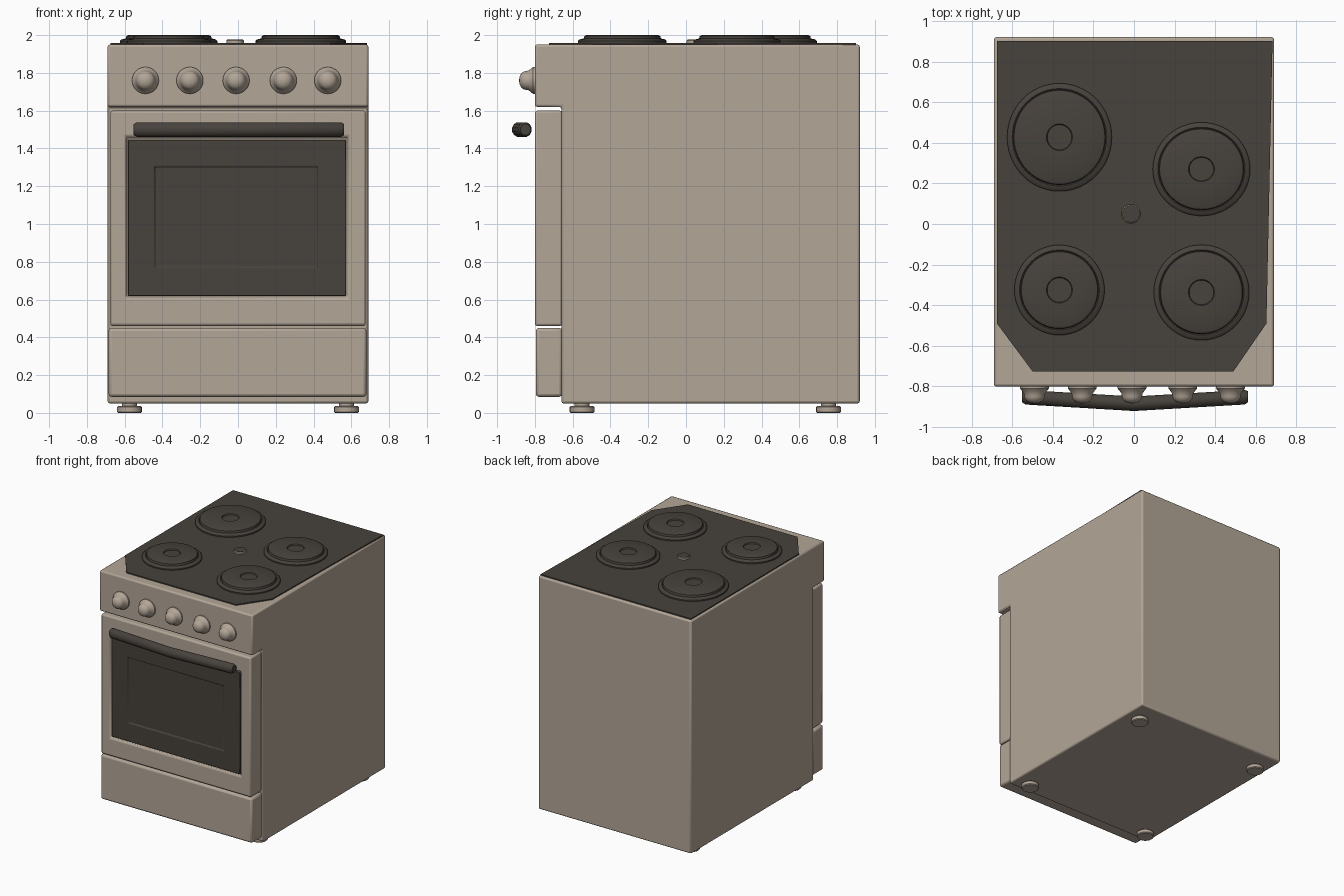
import bpy, bmesh, math
from mathutils import Matrix, Vector

if "Cube" in bpy.data.objects:
    bpy.data.objects.remove(bpy.data.objects["Cube"])


def material(name, rgb):
    m = bpy.data.materials.new(name)
    m.use_nodes = True
    m.diffuse_color = (*rgb, 1)
    m.node_tree.nodes["Principled BSDF"].inputs["Base Color"].default_value = (*rgb, 1)
    return m


BEIGE = material("warm beige enamel", (0.45, 0.38, 0.31))
DARK = material("dark brown glass", (0.063, 0.054, 0.045))


def finish(name, bm, mats, bevel=0.0, segments=2):
    bmesh.ops.recalc_face_normals(bm, faces=bm.faces)
    me = bpy.data.meshes.new(name)
    bm.to_mesh(me)
    bm.free()
    ob = bpy.data.objects.new(name, me)
    bpy.context.collection.objects.link(ob)
    for m in mats:
        me.materials.append(m)
    if bevel:
        mod = ob.modifiers.new("rounded edges", "BEVEL")
        mod.width, mod.segments = bevel, segments
        mod.limit_method, mod.angle_limit = "ANGLE", math.radians(40)
    bpy.ops.object.select_all(action="DESELECT")
    ob.select_set(True)
    bpy.context.view_layer.objects.active = ob
    bpy.ops.object.shade_smooth_by_angle(angle=math.radians(35))
    return ob


def box_bm(x0, x1, y0, y1, z0, z1):
    bm = bmesh.new()
    mid = Vector((x0 + x1, y0 + y1, z0 + z1)) / 2
    size = Matrix.Diagonal((x1 - x0, y1 - y0, z1 - z0, 1))
    bmesh.ops.create_cube(bm, size=1, matrix=Matrix.Translation(mid) @ size)
    return bm


def extrude(name, points, vector, mats, bevel=0.0):
    bm = bmesh.new()
    face = bm.faces.new([bm.verts.new(p) for p in points])
    new = bmesh.ops.extrude_face_region(bm, geom=[face])["geom"]
    bmesh.ops.translate(bm, vec=vector, verts=[v for v in new if isinstance(v, bmesh.types.BMVert)])
    return finish(name, bm, mats, bevel)


def lathe(name, profile, centre, mat, steps=40, forward=False, stretch=1.0):
    """Spin (radius, height) points around z, or around -y when forward."""
    bm = bmesh.new()
    verts = [bm.verts.new((r, 0, h)) for r, h in profile]
    edges = [bm.edges.new(pair) for pair in zip(verts, verts[1:])]
    bmesh.ops.spin(bm, geom=verts + edges, axis=(0, 0, 1), cent=(0, 0, 0),
                   angle=math.tau, steps=steps)
    bmesh.ops.remove_doubles(bm, verts=bm.verts, dist=0.0005)
    turn = Matrix.Rotation(math.pi / 2 if forward else 0, 4, "X")
    bm.transform(Matrix.Translation(centre) @ turn @ Matrix.Diagonal((1, stretch, 1, 1)))
    return finish(name, bm, [mat])


# Body with the control panel overhanging the door
side = [(-0.66, 0.05), (-0.66, 1.62), (-0.80, 1.62), (-0.80, 1.95), (0.92, 1.95), (0.92, 0.05)]
extrude("body", [(-0.69, y, z) for y, z in side], (1.38, 0, 0), [BEIGE], 0.012)

# Cooktop plate with cut front corners
outline = [(-0.675, 0.90), (0.682, 0.90), (0.652, -0.49), (0.49, -0.725),
           (-0.50, -0.725), (-0.675, -0.49)]
extrude("cooktop", [(x, y, 1.945) for x, y in outline], (0, 0, 0.014), [DARK])

# Storage drawer
finish("drawer", box_bm(-0.685, 0.68, -0.795, -0.655, 0.085, 0.45), [BEIGE], 0.016)

# Oven door: a slab with a recessed opening in its front face
bm = box_bm(-0.675, 0.675, -0.80, -0.655, 0.46, 1.60)
front = min(bm.faces, key=lambda f: f.calc_center_median().y)
inner = front
bmesh.ops.inset_region(bm, faces=[inner], thickness=0.085)
for v in inner.verts:
    v.co.z = 1.46 if v.co.z > 1 else 0.612
    v.co.x = 0.582 if v.co.x > 0 else -0.592
lip = bmesh.ops.extrude_face_region(bm, geom=[inner])["geom"]
bmesh.ops.translate(bm, vec=(0, 0.025, 0), verts=[v for v in lip if isinstance(v, bmesh.types.BMVert)])
bmesh.ops.delete(bm, geom=[inner], context="FACES_ONLY")
finish("oven_door", bm, [BEIGE], 0.012)

# Dark glass with a shallow window panel
bm = box_bm(-0.583, 0.573, -0.793, -0.765, 0.62, 1.445)
pane = min(bm.faces, key=lambda f: f.calc_center_median().y)
bmesh.ops.inset_region(bm, faces=[pane], thickness=0.13)
for v in pane.verts:
    v.co.z = 1.305 if v.co.z > 1 else 0.77
    v.co.x = 0.423 if v.co.x > 0 else -0.442
bmesh.ops.inset_region(bm, faces=[pane], thickness=0.006, depth=-0.008)
finish("door_glass", bm, [DARK], 0.005)

# Bar handle, bowed to a point in the middle
bm = bmesh.new()
rings = []
for x, y, s in [(-0.552, -0.85, 0.75), (-0.535, -0.853, 1), (0, -0.885, 1),
                (0.545, -0.853, 1), (0.562, -0.85, 0.75)]:
    rings.append([bm.verts.new((x, y + 0.037 * s * math.cos(a), 1.50 + 0.04 * s * math.sin(a)))
                  for a in [math.tau * (k + 0.5) / 12 for k in range(12)]])
for a, b in zip(rings, rings[1:]):
    for k in range(12):
        j = (k + 1) % 12
        bm.faces.new((a[k], a[j], b[j], b[k]))
bm.faces.new(rings[0])
bm.faces.new(rings[-1])
finish("door_handle", bm, [DARK])

# Five control knobs
knob = [(0, 0), (0.071, 0), (0.071, 0.012), (0.064, 0.02), (0.052, 0.036), (0.05, 0.05),
        (0.047, 0.062), (0.037, 0.075), (0.02, 0.083), (0, 0.086)]
for i, x in enumerate((-0.49, -0.255, -0.01, 0.24, 0.475)):
    lathe(f"knob_{i + 1}", knob, (x, -0.798, 1.76), BEIGE, 28, True)

# Four hotplates, each with an outer ring, a flat plate and a hollow centre
plates = {"back_right": (-0.367, 0.427, 0.258), "back_left": (0.332, 0.27, 0.24),
          "front_right": (-0.367, -0.325, 0.222), "front_left": (0.332, -0.337, 0.235)}
for place, (x, y, r) in plates.items():
    ring = [(0, 0), (r, 0), (r, 0.014), (r - 0.008, 0.022), (r - 0.025, 0.026),
            (r - 0.03, 0.022), (r - 0.034, 0.04), (r - 0.045, 0.045), (0.064, 0.045),
            (0.06, 0.036), (0, 0.036)]
    grow = 1.03 if place == "back_right" else 0.96 if place == "back_left" else 1
    lathe("hotplate_" + place, ring, (x, y, 1.955), DARK, 48, False, grow)

# Small cap in the middle of the cooktop
lathe("centre_cap", [(0, 0), (0.047, 0), (0.047, 0.016), (0.042, 0.02), (0, 0.02)],
      (-0.015, 0.05, 1.955), BEIGE, 24)
lathe("centre_cap_top", [(0, 0), (0.042, 0), (0.042, 0.003), (0, 0.003)],
      (-0.015, 0.05, 1.974), DARK, 24)

# Four round feet
foot = [(0, 0), (0.06, 0), (0.066, 0.006), (0.066, 0.03), (0.06, 0.036), (0.04, 0.036),
        (0.04, 0.06), (0, 0.06)]
for sx, xn in ((-1, "right"), (1, "left")):
    for y, yn in ((-0.55, "front"), (0.755, "back")):
        lathe(f"foot_{yn}_{xn}", foot, (sx * 0.575, y, 0), BEIGE, 24)
